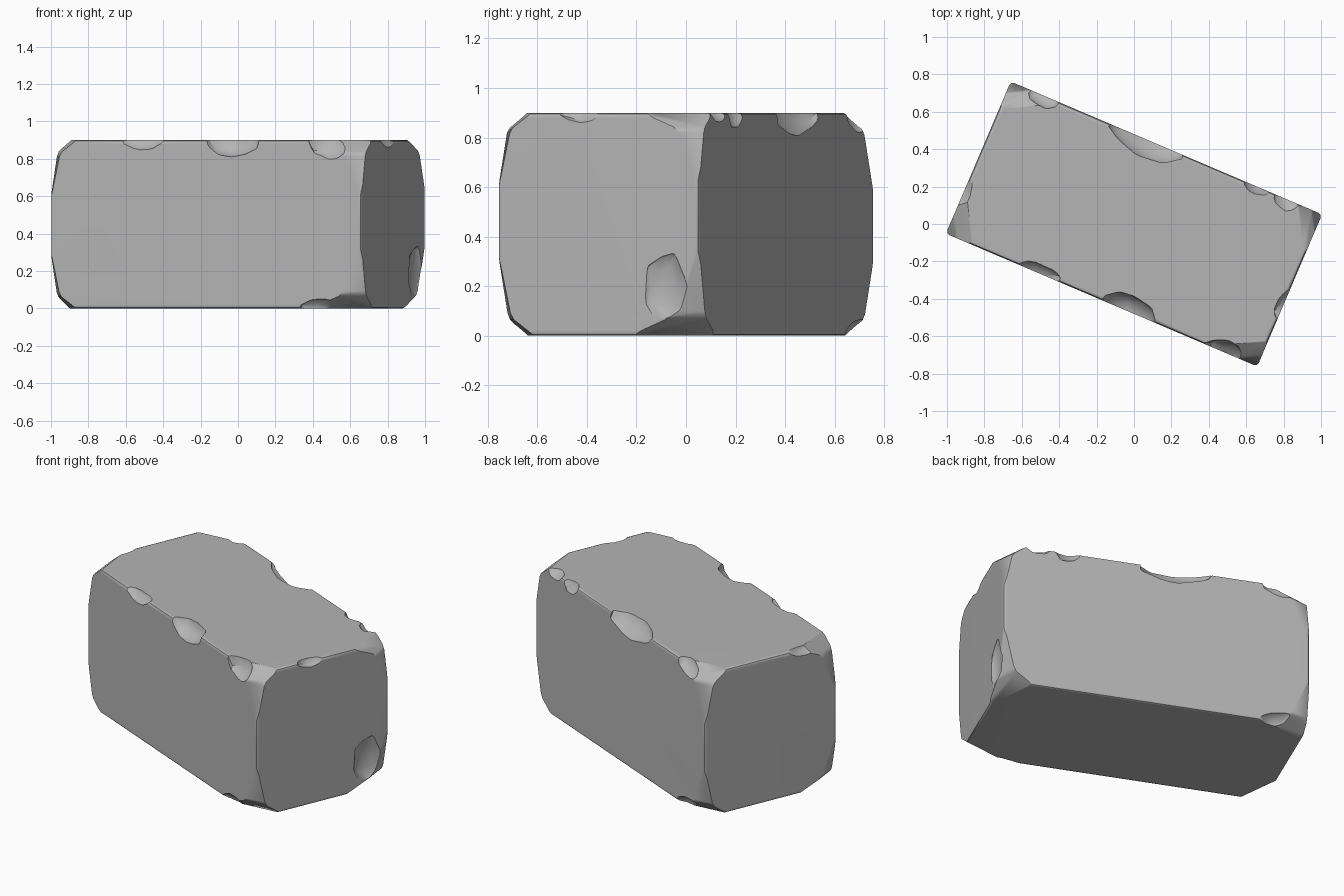
import bpy, bmesh, math, random
from mathutils import Vector, Matrix

random.seed(4)
if "Cube" in bpy.data.objects:
    bpy.data.objects.remove(bpy.data.objects["Cube"])

HX, HY, H = 0.905, 0.442, 0.9   # half length, half depth, full height
TURN = math.radians(-23.1)

stone = bpy.data.materials.new("stone_grey")
stone.use_nodes = True
colour = (0.46, 0.46, 0.46, 1)
stone.diffuse_color = colour
stone.node_tree.nodes["Principled BSDF"].inputs["Base Color"].default_value = colour


def make_object(name, bm):
    mesh = bpy.data.meshes.new(name)
    bmesh.ops.recalc_face_normals(bm, faces=bm.faces)
    bm.to_mesh(mesh)
    bm.free()
    mesh.materials.append(stone)
    obj = bpy.data.objects.new(name, mesh)
    bpy.context.collection.objects.link(obj)
    return obj


def slice_corner(bm, su, sv, top, a, b, c):
    """Cut a corner off, a along the length, b along the depth, c in height."""
    corner = Vector((su * HX, sv * HY, H if top else 0))
    normal = Vector((su / a, sv / b, (1 if top else -1) / c)).normalized()
    point = corner - Vector((su * a, 0, 0))
    geom = bm.verts[:] + bm.edges[:] + bm.faces[:]
    cut = bmesh.ops.bisect_plane(bm, geom=geom, dist=1e-5, plane_co=point,
                                 plane_no=normal, clear_outer=True)
    edges = [e for e in cut["geom_cut"] if isinstance(e, bmesh.types.BMEdge)]
    bmesh.ops.contextual_create(bm, geom=edges)


# Block with softly worn edges
bm = bmesh.new()
bmesh.ops.create_cube(bm, size=1)
bmesh.ops.scale(bm, vec=(2 * HX, 2 * HY, H), verts=bm.verts)
bmesh.ops.translate(bm, vec=(0, 0, H / 2), verts=bm.verts)
bmesh.ops.bevel(bm, geom=bm.edges[:], offset=0.02, segments=2,
                profile=0.5, affect='EDGES')

# Broken corners, each a broad steep cut and a shallower one
for su in (-1, 1):
    for sv in (-1, 1):
        for top in (True, False):
            k = random.uniform(0.9, 1.1)
            a, b = (0.11, 0.19) if su == sv else (0.2, 0.11)
            if su == sv == 1 and top:
                k *= 0.8
            slice_corner(bm, su, sv, top, a * k, b * k, 0.2 * k)
            slice_corner(bm, su, sv, top, a * 0.72 * k, b * 0.72 * k, 0.36 * k)
            slice_corner(bm, su, sv, top, a * 1.5 * k, b * 1.5 * k, 0.12 * k)
block = make_object("stone_block", bm)

# Chips along the edges: position, then radii
T = H + 0.015
V = HY + 0.015
U = HX + 0.015
chips = [
    ((-0.12, V, T), (0.24, 0.11, 0.11)),
    ((0.53, V, T), (0.08, 0.06, 0.08)),
    ((0.70, V, T), (0.09, 0.08, 0.06)),
    ((-0.74, V, T), (0.12, 0.08, 0.10)),
    ((-0.37, -V, T), (0.15, 0.07, 0.07)),
    ((0.16, -V, T), (0.17, 0.11, 0.12)),
    ((0.72, -V, T), (0.13, 0.08, 0.13)),
    ((U, -0.08, T), (0.06, 0.11, 0.06)),
    ((-U, -0.22, T), (0.06, 0.12, 0.06)),
    ((0.68, -V, -0.015), (0.15, 0.06, 0.07)),
    ((-0.72, V, -0.015), (0.13, 0.07, 0.09)),
    ((U, 0.30, 0.20), (0.05, 0.10, 0.15)),
]
for i, (place, radii) in enumerate(chips):
    bm = bmesh.new()
    bmesh.ops.create_icosphere(bm, subdivisions=2, radius=1)
    for v in bm.verts:
        v.co *= random.uniform(0.88, 1.08)
    spin = Matrix.Rotation(random.uniform(-0.12, 0.12), 4, 'Z')
    bmesh.ops.transform(bm, verts=bm.verts, matrix=Matrix.Translation(place)
                        @ spin @ Matrix.Diagonal((*radii, 1)))
    cutter = make_object(f"chip_cutter_{i}", bm)
    cutter.hide_render = True
    mod = block.modifiers.new("chip", 'BOOLEAN')
    mod.operation = 'DIFFERENCE'
    mod.solver = 'EXACT'
    mod.object = cutter
    bpy.context.view_layer.objects.active = block
    bpy.ops.object.modifier_apply(modifier=mod.name)
    bpy.data.objects.remove(cutter)

# Turn the block and soften its shading
block.rotation_euler.z = TURN
bpy.ops.object.select_all(action='DESELECT')
block.select_set(True)
bpy.context.view_layer.objects.active = block
bpy.ops.object.shade_smooth_by_angle(angle=math.radians(35))
soft = block.modifiers.new("even_normals", 'WEIGHTED_NORMAL')
soft.keep_sharp = True
